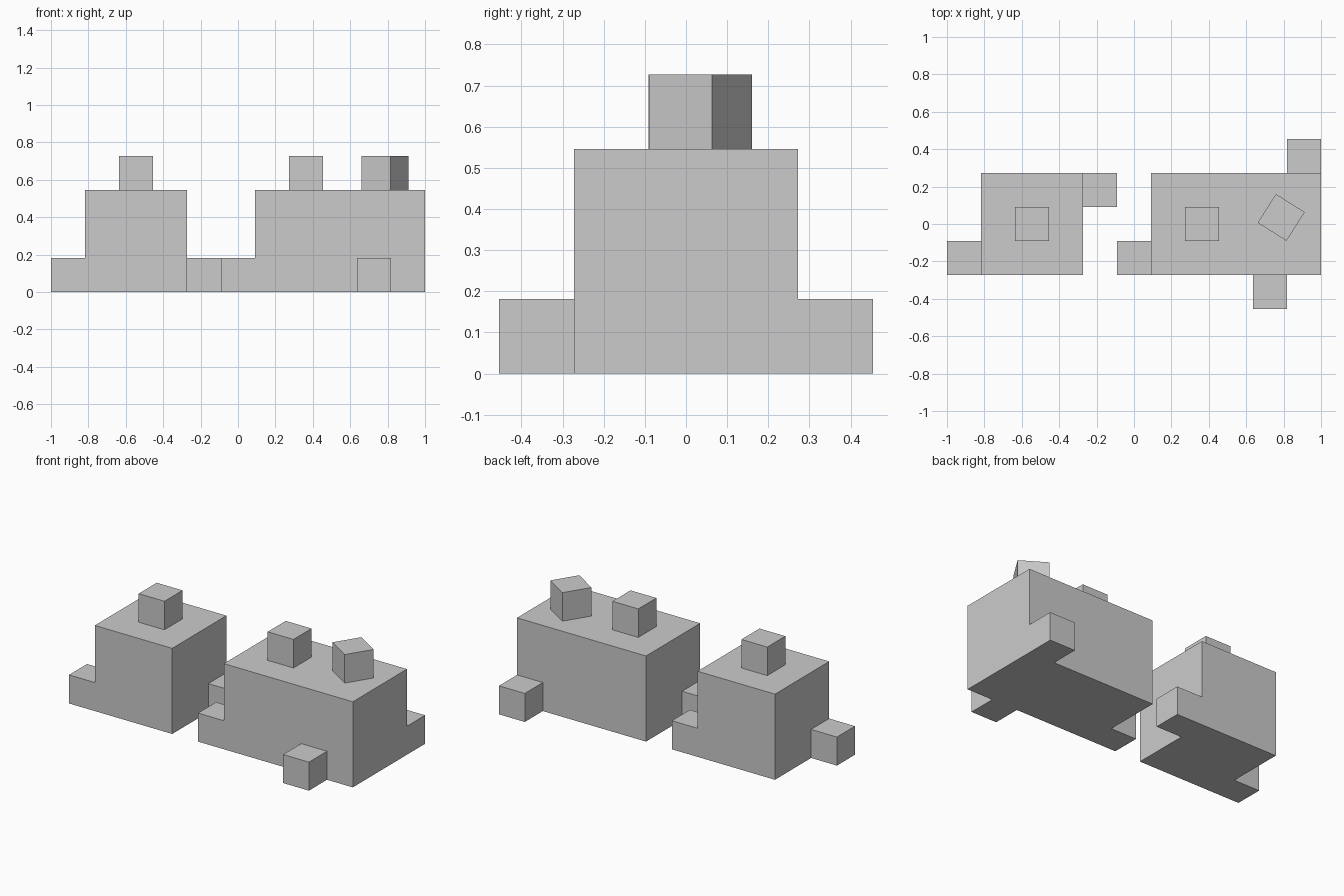
import bpy
import math

if "Cube" in bpy.data.objects:
    bpy.data.objects.remove(bpy.data.objects["Cube"])

U = 2 / 11  # one grid cell; the model is 11 cells long


def block(name, x, y, z, size=(1, 1, 1), turn=0):
    """Box centred at x, y with its base at z, all in grid cells."""
    bpy.ops.mesh.primitive_cube_add(
        size=1,
        location=(x * U, y * U, (z + size[2] / 2) * U),
        rotation=(0, 0, math.radians(turn)))
    ob = bpy.context.object
    ob.name = name
    ob.scale = [s * U for s in size]
    bpy.ops.object.transform_apply(location=False, rotation=False, scale=True)
    return ob


# Main bodies
block("left_body", -3, 0, 0, (3, 3, 3))
block("right_body", 3, 0, 0, (5, 3, 3))

# Small cubes on the ground against the body sides
for name, x, y in [("left_outer_foot", -5, -1), ("left_inner_foot", -1, 1),
                   ("right_inner_foot", 0, -1), ("right_front_foot", 4, -2),
                   ("right_back_foot", 5, 2)]:
    block(name, x, y, 0)

# Small cubes on top, the last one turned
block("left_top_cube", -3, 0, 3)
block("right_top_cube", 2, 0, 3)
block("turned_top_cube", 0.787 / U, 0.035 / U, 3, turn=-32.3)
